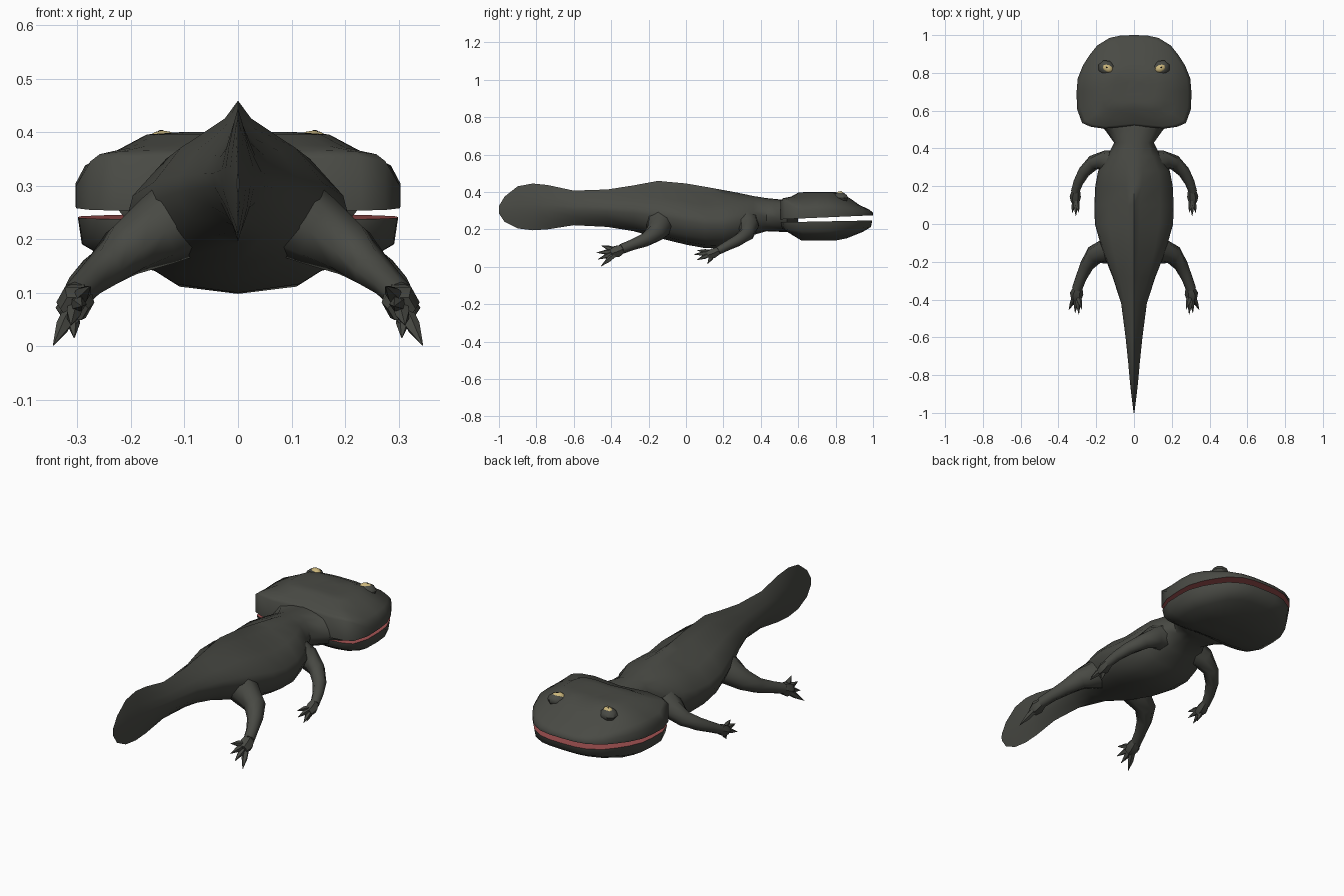
import bpy, bmesh, math
from mathutils import Vector, Matrix

if "Cube" in bpy.data.objects:
    bpy.data.objects.remove(bpy.data.objects["Cube"])


def material(name, rgb):
    m = bpy.data.materials.new(name)
    m.diffuse_color = (*rgb, 1)
    m.use_nodes = True
    m.node_tree.nodes["Principled BSDF"].inputs["Base Color"].default_value = m.diffuse_color
    return m


SKIN = material("dark_olive_skin", (0.066, 0.068, 0.058))
PINK = material("mouth_pink", (0.36, 0.085, 0.085))
GOLD = material("eye_gold", (0.60, 0.47, 0.20))
BLACK = material("pupil_black", (0.012, 0.012, 0.012))


def finish(name, bm, mats, mirror=False, angle=40):
    bmesh.ops.recalc_face_normals(bm, faces=bm.faces)
    me = bpy.data.meshes.new(name)
    bm.to_mesh(me)
    bm.free()
    ob = bpy.data.objects.new(name, me)
    bpy.context.collection.objects.link(ob)
    for m in mats:
        me.materials.append(m)
    bpy.ops.object.select_all(action='DESELECT')
    ob.select_set(True)
    bpy.context.view_layer.objects.active = ob
    bpy.ops.object.shade_smooth_by_angle(angle=math.radians(angle))
    if mirror:
        mod = ob.modifiers.new("mirror", 'MIRROR')
        mod.use_mirror_merge = False
    return ob


def loft(bm, rings):
    """Skin closed rings of points and cap both ends; returns the caps."""
    vs = [[bm.verts.new(p) for p in r] for r in rings]
    n = len(vs[0])
    for a, b in zip(vs, vs[1:]):
        for i in range(n):
            j = (i + 1) % n
            bm.faces.new((a[i], a[j], b[j], b[i]))
    return bm.faces.new(vs[0]), bm.faces.new(vs[-1])


def tube(bm, path, sides):
    """Tapered tube through (x, y, z, radius) points."""
    pts = [Vector(p[:3]) for p in path]
    rings = []
    for i, p in enumerate(pts):
        d = (pts[min(i + 1, len(pts) - 1)] - pts[max(i - 1, 0)]).normalized()
        u = d.cross(Vector((0, 0, 1))).normalized()
        v = d.cross(u)
        rings.append([p + path[i][3] * (u * math.cos(t) + v * math.sin(t))
                      for t in (2 * math.pi * k / sides for k in range(sides))])
    loft(bm, rings)


def clamp(t):
    return max(0.0, min(1.0, t))


# Trunk, neck and finned tail: y, half width, top, bottom
SECTIONS = [
    (-1.0, .002, .325, .285), (-.97, .006, .375, .24), (-.9, .015, .43, .205),
    (-.82, .024, .445, .195), (-.74, .031, .437, .20), (-.6, .046, .407, .222),
    (-.42, .07, .413, .213), (-.28, .115, .435, .19), (-.15, .165, .459, .155),
    (0, .207, .445, .118), (.1, .21, .428, .10), (.2, .205, .41, .098),
    (.28, .19, .395, .125), (.36, .14, .378, .17), (.43, .105, .367, .19),
    (.5, .155, .36, .187), (.54, .225, .355, .185), (.6, .20, .345, .20)]
TRUNK = [(0, 1), (.15, .89), (.65, .71), (.95, .5), (1, .38), (.82, .16), (.55, .05), (0, 0)]
TAIL = [(0, 1), (.3, .9), (.7, .72), (.97, .55), (.97, .42), (.7, .25), (.3, .1), (0, 0)]
NECK = [(0, 1), (.3, .98), (.7, .88), (.93, .62), (1, .42), (.85, .18), (.5, .03), (0, 0)]


def section(y, w, top, bot):
    t, k = clamp((-.15 - y) / .3), clamp((y - .1) / .3)
    half = []
    for a, b, c in zip(TRUNK, TAIL, NECK):
        x, h = ((a[i] * (1 - t - k) + b[i] * t + c[i] * k) for i in (0, 1))
        half.append((x * w, y, bot + h * (top - bot)))
    return half + [(-x, y, z) for x, y, z in reversed(half[1:-1])]


bm = bmesh.new()
loft(bm, [section(*s) for s in SECTIONS])
finish("body_and_tail", bm, [SKIN], angle=50)

# Head outline seen from above, right half, front to back
HALF = [(0, 1.0), (.07, .998), (.13, .985), (.195, .945), (.235, .895), (.27, .84), (.298, .77),
        (.304, .70), (.302, .61), (.275, .535), (.23, .515), (.16, .505), (0, .52)]
OUTLINE = HALF + [(-x, y) for x, y in reversed(HALF[1:-1])]
CY = .72


def jaw(name, rim, crown, levels, back, cap_level):
    """Dome from the mouth rim to a crown height that varies along y."""
    rings = []
    for s, h in levels:
        ring = []
        for x, y in OUTLINE:
            px, py = x * s, CY + (y - CY) * s
            hh = h + (1 - h) * back * clamp((.60 - py) / .08) if h > 0 else 0
            ring.append((px, py, rim(py) + (crown(py) - rim(py)) * hh))
        rings.append(ring)
    bm = bmesh.new()
    mouth, cap = loft(bm, rings)
    mouth.material_index = 1
    return finish(name, bm, [SKIN, PINK], angle=60)


jaw("upper_jaw", lambda y: .254 + .044 * (y - .52),
    lambda y: .40 - .4 * max(0, y - .8) - .25 * max(0, .57 - y),
    [(1, 0), (1, .3), (.94, .55), (.73, .77), (.56, .97), (.36, 1), (.15, .985)], .65, 0)
jaw("lower_jaw", lambda y: .238 + .02 * (y - .52),
    lambda y: .14 + .2 * max(0, y - .8) + .4 * max(0, .62 - y),
    [(.985, 0), (.96, .5), (.8, .78), (.5, 1), (.2, 1)], .2, 0)


# Eyes: lid bump, golden eyeball and pupil
def dome(name, loc, size, mat, segs):
    bm = bmesh.new()
    mx = (Matrix.Translation(loc) @ Matrix.Rotation(math.radians(25), 4, 'Z')
          @ Matrix.Diagonal((*size, 1)))
    bmesh.ops.create_uvsphere(bm, u_segments=segs, v_segments=6, radius=1, matrix=mx)
    finish(name, bm, [mat], mirror=True)


dome("eyelid_bumps", (.145, .825, .368), (.046, .042, .030), SKIN, 8)
dome("eyeballs", (.14, .824, .385), (.031, .022, .018), GOLD, 10)
dome("pupils", (.143, .828, .396), (.010, .005, .0085), BLACK, 8)


# Legs with clawed feet
def leg(name, path, palm, base, tips, r):
    bm = bmesh.new()
    tube(bm, path, 8)
    tube(bm, palm, 6)
    for i, tip in enumerate(tips):
        b, t = Vector(base), Vector(tip)
        tube(bm, [(*b, r), (*b.lerp(t, .55), r), (*t, .001)], 5)
    finish(name, bm, [SKIN], mirror=True, angle=50)


leg("front_legs",
    [(.08, .31, .25, .08), (.16, .335, .215, .055), (.215, .325, .175, .04),
     (.265, .275, .14, .032), (.295, .22, .112, .026), (.312, .17, .085, .022)],
    [(.305, .19, .095, .018), (.311, .145, .072, .030), (.311, .115, .062, .022)],
    (.31, .15, .075),
    [(.292, .06, .088), (.308, .042, .066), (.328, .058, .036), (.306, .115, .016)], .0125)
leg("hind_legs",
    [(.07, -.13, .26, .085), (.15, -.145, .215, .068), (.21, -.165, .18, .052),
     (.25, -.22, .143, .037), (.28, -.285, .118, .029), (.302, -.345, .095, .027)],
    [(.295, -.33, .10, .022), (.304, -.37, .082, .036), (.306, -.40, .07, .026)],
    (.303, -.36, .083),
    [(.276, -.452, .112), (.292, -.478, .075), (.312, -.47, .04), (.345, -.455, .002)], .0145)
